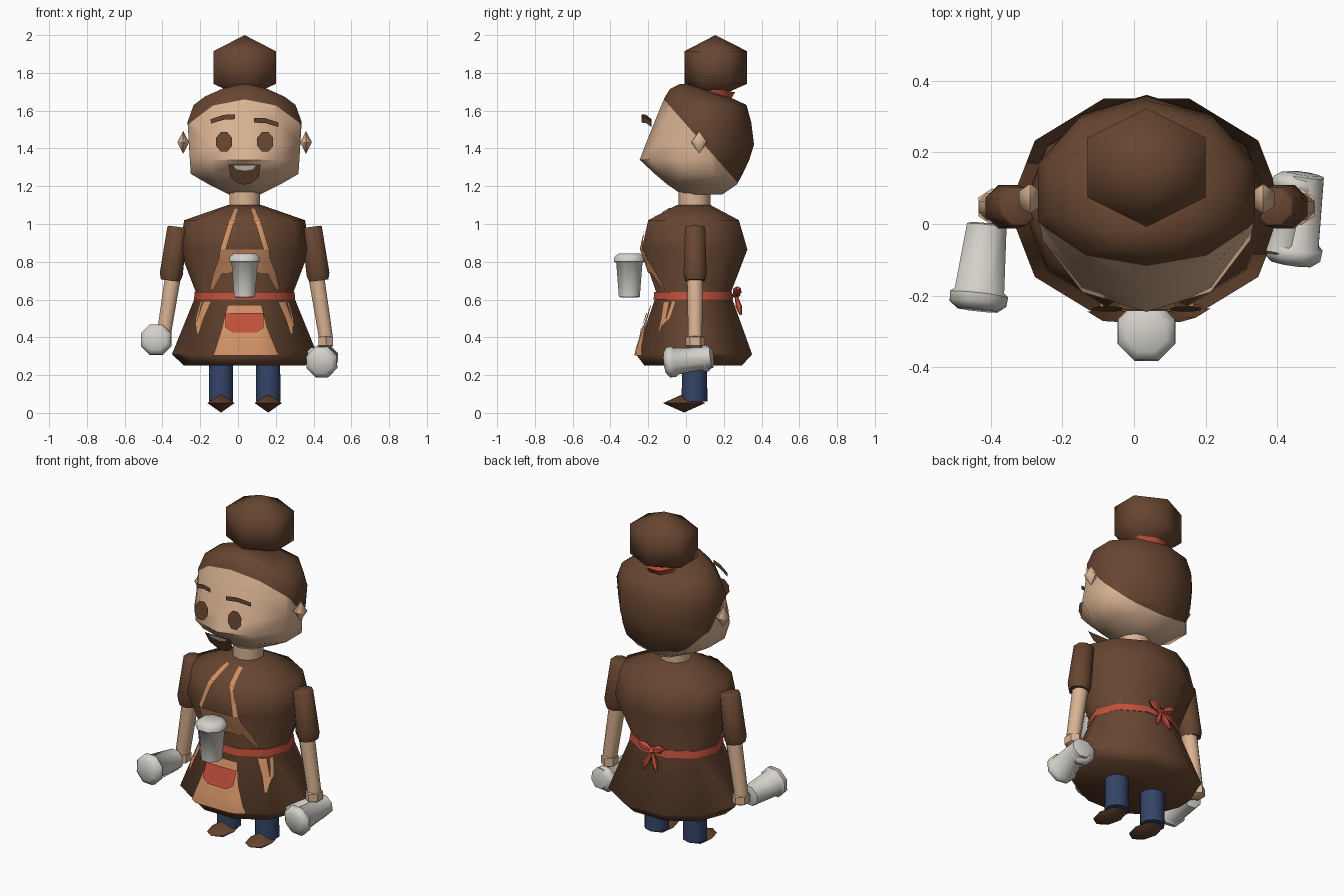
import bpy, bmesh, math
from mathutils import Vector
from mathutils.bvhtree import BVHTree

if "Cube" in bpy.data.objects:
    bpy.data.objects.remove(bpy.data.objects["Cube"])

CX, CY = 0.035, 0.045   # body axis


def material(name, r, g, b):
    m = bpy.data.materials.new(name)
    m.use_nodes = True
    m.diffuse_color = (r, g, b, 1)
    bsdf = m.node_tree.nodes["Principled BSDF"]
    bsdf.inputs["Base Color"].default_value = (r, g, b, 1)
    bsdf.inputs["Roughness"].default_value = 0.8
    return m


BROWN = material("dark brown", 0.135, 0.06, 0.03)
SKIN = material("skin", 0.70, 0.45, 0.29)
TAN = material("apron tan", 0.62, 0.28, 0.13)
RED = material("red", 0.55, 0.08, 0.045)
NAVY = material("navy", 0.035, 0.058, 0.14)
SILVER = material("silver", 0.66, 0.64, 0.59)
WHITE = material("white", 0.75, 0.74, 0.70)


def finish(name, bm, mats, angle=55, fix=True):
    if fix:
        bmesh.ops.recalc_face_normals(bm, faces=bm.faces)
    me = bpy.data.meshes.new(name)
    bm.to_mesh(me)
    bm.free()
    for m in mats:
        me.materials.append(m)
    ob = bpy.data.objects.new(name, me)
    bpy.context.collection.objects.link(ob)
    bpy.ops.object.select_all(action="DESELECT")
    ob.select_set(True)
    bpy.context.view_layer.objects.active = ob
    bpy.ops.object.shade_smooth_by_angle(angle=math.radians(angle))
    return ob


def skin_rings(rings):
    """Join rings of points into a closed mesh."""
    bm = bmesh.new()
    loops = [[bm.verts.new(p) for p in ring] for ring in rings]
    n = len(rings[0])
    for a, b in zip(loops, loops[1:]):
        for i in range(n):
            j = (i + 1) % n
            bm.faces.new((a[i], a[j], b[j], b[i]))
    bm.faces.new(loops[0])
    bm.faces.new(loops[-1])
    bmesh.ops.remove_doubles(bm, verts=bm.verts, dist=0.0005)
    return bm


def stack(rows, n, flat_front=False):
    """Horizontal rings from (z, half width, front y, back y)."""
    step = math.tau / n
    start = step / 2 if flat_front else 0
    angles = [start + i * step for i in range(n)]
    mx = max(math.sin(a) for a in angles)
    my = max(math.cos(a) for a in angles)
    return skin_rings([[(CX + w * math.sin(a) / mx,
                         (f + b) / 2 - (b - f) / 2 * math.cos(a) / my, z)
                        for a in angles] for z, w, f, b in rows])


def turned(name, a, b, profile, mat, n=8):
    """Round part along the line a-b from (fraction, radius)."""
    a, b = Vector(a), Vector(b)
    q = (b - a).to_track_quat("Z", "Y")
    rings = [[a.lerp(b, t) + q @ Vector((r * math.cos(math.tau * (i + .5) / n),
                                        r * math.sin(math.tau * (i + .5) / n), 0))
              for i in range(n)] for t, r in profile]
    return finish(name, skin_rings(rings), [mat])


def gem(name, centre, size, mat, n=6, rows=2):
    """Low-poly ball with given half sizes."""
    bm = bmesh.new()
    bmesh.ops.create_uvsphere(bm, u_segments=n, v_segments=rows, radius=1)
    for v in bm.verts:
        v.co = Vector(centre) + Vector([c * s for c, s in zip(v.co, size)])
    return finish(name, bm, [mat])


# Dress body with flared skirt
body_bm = stack([(1.10, .09, -.05, .13), (1.02, .32, -.20, .28), (.865, .345, -.235, .325),
                 (.63, .255, -.155, .235), (.31, .385, -.265, .35), (.25, .32, -.22, .295)],
                10, True)
body_tree = BVHTree.FromBMesh(body_bm)
finish("dress", body_bm, [BROWN], 65)
finish("belt", stack([(.60, .268, -.172, .25), (.64, .264, -.168, .243)], 10, True), [RED])


def patch(name, rows, mat, lift=0.008, cols=8):
    """Cloth laid on the dress front from rows of (z, left, right)."""
    bm = bmesh.new()
    grid = []
    fine = []
    for (z0, l0, r0), (z1, l1, r1) in zip(rows, rows[1:]):
        for k in range(5):
            t = k / 4
            fine.append((z0 + (z1 - z0) * t, l0 + (l1 - l0) * t, r0 + (r1 - r0) * t))
    for z, l, r in fine:
        line = []
        for j in range(cols + 1):
            x = CX + l + (r - l) * j / cols
            hit = body_tree.ray_cast(Vector((x, -1, z)), Vector((0, 1, 0)))[0]
            y = hit.y if hit else CY
            line.append(bm.verts.new((x, y - lift, z)))
        grid.append(line)
    for a, b in zip(grid, grid[1:]):
        for j in range(cols):
            bm.faces.new((a[j], b[j], b[j + 1], a[j + 1]))
    bmesh.ops.remove_doubles(bm, verts=bm.verts, dist=0.0005)
    finish(name, bm, [mat], 40, False)


# Apron
patch("apron_bib", [(.865, -.13, .13), (.82, -.135, .135), (.74, -.165, .165)], TAN)
patch("apron_skirt", [(.57, -.09, .09), (.45, -.12, .12), (.305, -.165, .18)], TAN, .012)
patch("apron_pocket", [(.53, -.10, .10), (.45, -.10, .10), (.425, -.06, .06)], RED, .02)
for side, tag in ((-1, "right"), (1, "left")):
    def span(z, a, b):
        return (z, min(side * a, side * b), max(side * a, side * b))
    patch(tag + "_apron_strap", [span(1.085, .03, .055), span(.98, .065, .095),
                                 span(.865, .10, .13)], TAN, .01, 2)
    patch(tag + "_bib_edge", [span(.74, .12, .165), span(.65, .17, .185)], TAN, .008, 2)
    patch(tag + "_apron_edge", [span(.59, .18, .235), span(.50, .22, .26),
                                span(.42, .245, .255)], TAN, .008, 2)

# Bow on the back of the belt
gem("bow_knot", (CX, .265, .625), (.025, .025, .025), RED)
for s in (-1, 1):
    turned("bow_loop", (CX, .265, .625), (CX + s * .08, .275, .66),
           [(0, .008), (.6, .025), (1, .01)], RED, 6)
    turned("bow_tail", (CX, .265, .62), (CX + s * .045, .29, .52),
           [(0, .008), (.6, .017), (1, .006)], RED, 6)

# Neck and head, with hair above a slanted plane
turned("neck", (CX, CY, 1.06), (CX, CY, 1.22), [(0, .085), (1, .085)], SKIN, 10)
head = stack([(1.155, .08, -.02, .19), (1.21, .19, -.10, .27), (1.265, .285, -.165, .30),
              (1.34, .29, -.245, .335), (1.42, .295, -.215, .36), (1.54, .302, -.167, .345),
              (1.63, .27, -.13, .32), (1.675, .21, -.11, .225), (1.715, .12, -.085, .10),
              (1.742, .02, -.03, .02)], 10)
cut_point, cut_normal = Vector((0, .02, 1.505)), Vector((0, 1.13, 1)).normalized()
bmesh.ops.bisect_plane(head, geom=head.verts[:] + head.edges[:] + head.faces[:],
                       plane_co=cut_point, plane_no=cut_normal)
for f in head.faces:
    f.material_index = int((f.calc_center_median() - cut_point).dot(cut_normal) > 0)
finish("head", head, [SKIN, BROWN])

# Hair bun and tie
bun_rows = [(2.0, 0, .155, .155), (1.915, .165, -.008, .323),
            (1.742, .165, -.008, .323), (1.67, .01, .15, .16)]
finish("hair_bun", stack(bun_rows, 6), [BROWN], 70)
turned("hair_tie", (CX, .155, 1.66), (CX, .165, 1.715), [(0, .08), (1, .105)], RED, 8)


def plate(name, pts, depth, mat):
    """Flat face detail from (x, z) points; depth gives y."""
    bm = bmesh.new()
    bm.faces.new([bm.verts.new((CX + x, depth(x, z), z)) for x, z in pts])
    bmesh.ops.triangulate(bm, faces=bm.faces[:])
    finish(name, bm, [mat], 55, False)


# Mouth
def mouth_depth(x, z):
    return -.24 + (1.315 - z) * .48


plate("mouth", [(-.085, 1.315), (-.075, 1.25), (-.035, 1.215), (0, 1.208), (.035, 1.215),
                (.075, 1.25), (.085, 1.315)], mouth_depth, BROWN)
plate("teeth", [(-.06, 1.31), (-.045, 1.29), (0, 1.282), (.045, 1.29), (.06, 1.31)],
      lambda x, z: mouth_depth(x, z) - .004, WHITE)

# Paired parts
for s, tag in ((-1, "right"), (1, "left")):
    def at(d, y, z):
        return (CX + s * d, y, z)
    eye = [(s * .109 + .046 * math.sin(k * math.tau / 8 + .39),
            1.435 + .055 * math.cos(k * math.tau / 8 + .39)) for k in range(8)]
    plate(tag + "_eye", eye[::-1], lambda x, z: -.237 + (z - 1.435) * .15, BROWN)
    up = .01 if s < 0 else -.008
    brow = [(.05, 1.57), (.11, 1.568), (.18, 1.545), (.178, 1.522), (.11, 1.542), (.05, 1.545)]
    brow = [(s * x, z + up) for x, z in brow]
    plate(tag + "_eyebrow", brow if s < 0 else brow[::-1],
          lambda x, z: -.235 + (abs(x) - .05) * .4, BROWN)
    gem(tag + "_ear", at(.325, .07, 1.432), (.036, .042, .06), SKIN)
    # Arms
    turned(tag + "_sleeve", at(.355, CY + .003, .985), at(.393, CY + .003, .70),
           [(0, .05), (.02, .058), (.88, .066), (1, .055)], BROWN)
    turned(tag + "_arm", at(.375, CY + .003, .75), at(.43, CY + .003, .40),
           [(0, .046), (1, .04)], SKIN)
    gem(tag + "_hand", at(.43, CY + .003, .378), (.052, .06, .045), SKIN, 6, 3)
    # Legs and shoes
    turned(tag + "_leg", at(.125, CY, .06), at(.125, CY, .34),
           [(0, .068), (1, .066)], NAVY, 10)
    gem(tag + "_shoe", at(.125, -.01, .052), (.072, .112, .05), BROWN, 8)

# Metal cups
CUP = [(0, .045), (.02, .06), (.78, .075), (.82, .088), (.92, .086), (1, .06)]
turned("front_cup", (CX, -.30, .61), (CX, -.30, .845), CUP, SILVER)
turned("right_hand_cup", (-.41, .0, .375), (-.437, -.24, .39), CUP, SILVER)
turned("left_hand_cup", (.475, .14, .295), (.438, -.11, .265), CUP, SILVER)
turned("left_hand_second_cup", (.405, -.09, .30), (.46, .135, .285),
       [(t, r * .85) for t, r in CUP], SILVER)
